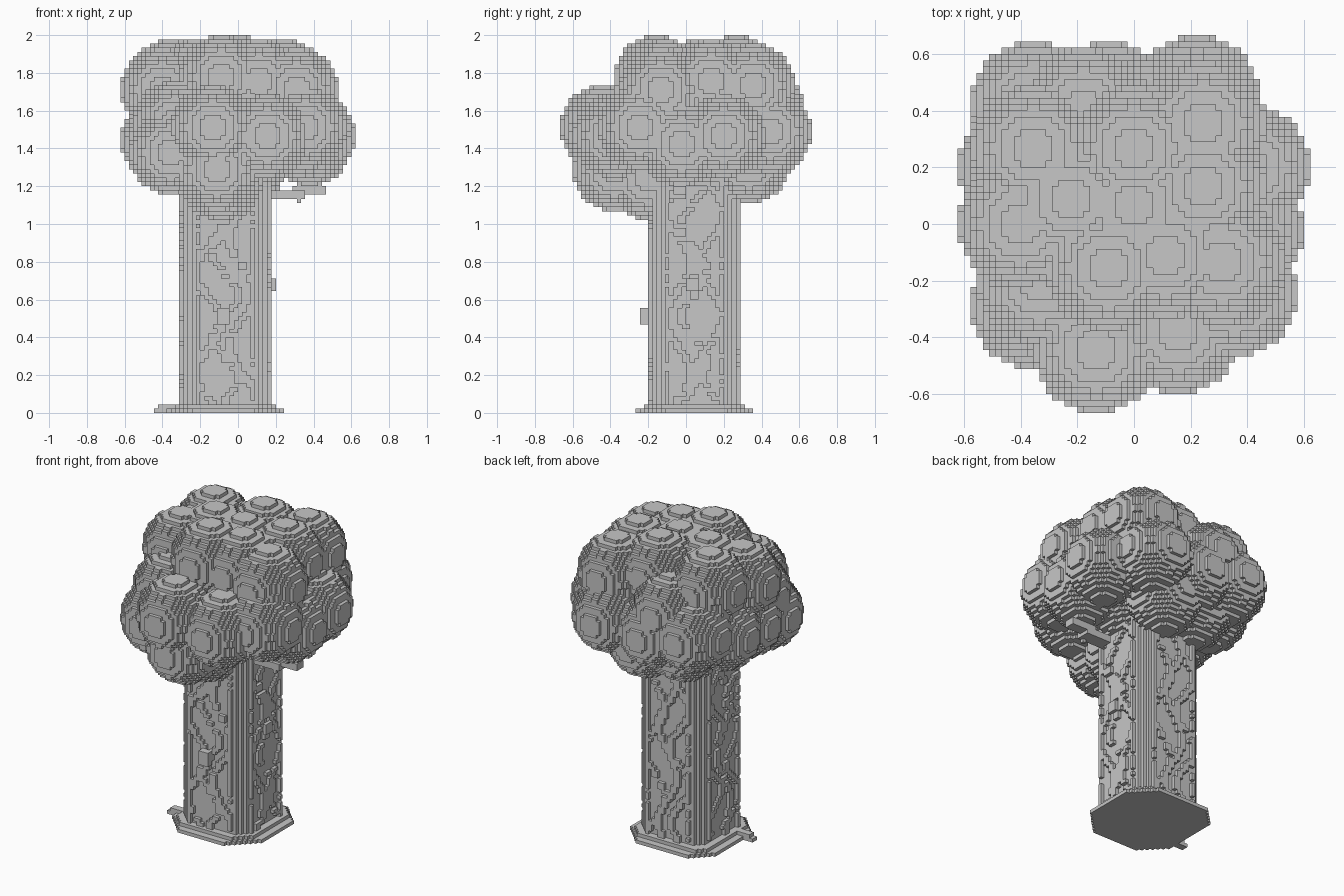
import bpy
import math
import random
from mathutils import Vector
from itertools import product

default_cube = bpy.data.objects.get("Cube")
if default_cube:
    bpy.data.objects.remove(default_cube, do_unlink=True)

random.seed(7)
H = 2 / 90  # edge length of one voxel

grey = bpy.data.materials.new("plain_grey")
grey.use_nodes = True
GREY = (0.57, 0.57, 0.57, 1)
grey.diffuse_color = GREY
grey.node_tree.nodes["Principled BSDF"].inputs["Base Color"].default_value = GREY


def voxel_object(name, cells):
    """Skin a set of voxel cells with quads on every exposed side."""
    verts, faces = {}, []
    for cell in cells:
        for axis, side in product(range(3), (0, 1)):
            neighbour = list(cell)
            neighbour[axis] += 2 * side - 1
            if tuple(neighbour) in cells:
                continue
            u, v = (axis + 1) % 3, (axis + 2) % 3
            quad = []
            for du, dv in ((0, 0), (1, 0), (1, 1), (0, 1)):
                corner = list(cell)
                corner[axis] += side
                corner[u] += du
                corner[v] += dv
                quad.append(verts.setdefault(tuple(corner), len(verts)))
            faces.append(quad if side else quad[::-1])
    mesh = bpy.data.meshes.new(name)
    mesh.from_pydata([Vector(c) * H for c in verts], [], faces)
    mesh.materials.append(grey)
    obj = bpy.data.objects.new(name, mesh)
    bpy.context.collection.objects.link(obj)
    return obj


def box(x0, x1, y0, y1, z0, z1):
    """Cells from the first to the last index, both included."""
    return set(product(range(x0, x1 + 1), range(y0, y1 + 1), range(z0, z1 + 1)))


def ball(centre, radius):
    """Round cluster of cells, its centre snapped to a voxel corner."""
    cx, cy, cz = (round(c / H) for c in centre)
    span = range(-radius, radius)
    return {(cx + i, cy + j, cz + k) for i, j, k in product(span, repeat=3)
            if (i + .5) ** 2 + (j + .5) ** 2 + (k + .5) ** 2 <= radius ** 2}


# Canopy: equal leaf clusters around a solid core
upper = [(-.35, .27, 1.76), (0, .27, 1.78), (.25, .36, 1.74), (.25, .13, 1.76),
         (-.23, .09, 1.76), (0, .06, 1.76), (-.4, 0, 1.71), (-.1, -.16, 1.78),
         (.12, -.12, 1.76), (.32, -.14, 1.71)]
middle = [(-.125, -.44, 1.51), (.4, .21, 1.46), (.38, -.03, 1.42),
          (.36, -.25, 1.5), (.145, -.38, 1.46), (-.345, -.3, 1.37),
          (-.34, -.21, 1.53), (.225, .445, 1.49), (-.085, .43, 1.46),
          (-.17, .4, 1.62), (-.355, .43, 1.51), (-.39, .2, 1.45),
          (-.37, -.05, 1.42)]
lower = [(-.11, -.38, 1.3), (-.1, -.2, 1.24), (.05, .34, 1.33), (-.2, .3, 1.36)]
canopy = ball((0, .02, 1.5), 16)
for centre in upper + middle + lower:
    canopy |= ball(centre, 10)
voxel_object("canopy", canopy)

# Trunk: square column with stepped corners and winding bark ridges
CX, CY, TOP = -3, 2, 55


def on_side(side, u, depth, z):
    """Cell at offset u, depth layers out, along one of the four sides."""
    out = depth - 1 if side < 2 else -depth
    return (CX + u, CY + out, z) if side % 2 else (CX + out, CY + u, z)


trunk = box(CX - 9, CX + 8, CY - 9, CY + 8, 0, TOP)
for side in range(4):
    for u, z in product(range(-8, 8), range(TOP)):
        trunk.add(on_side(side, u, 10, z))
    # border ridges down both edges, then winding ones between them
    for z in range(TOP):
        for u in (-7, 6):
            if random.random() < 0.8:
                trunk.add(on_side(side, u, 11, z))
    for ridge in range(3):
        phase, wave = random.uniform(0, 6), random.uniform(18, 30)
        for z in range(TOP):
            u = round(4 * ridge - 4 + 3 * math.sin(phase + z * math.tau / wave))
            if random.random() < 0.88:
                for step in (-1, 0):
                    trunk.add(on_side(side, max(-7, min(6, u + step)), 11, z))
# bark knobs
trunk |= box(8, 8, 0, 2, 29, 31) | box(-5, -3, CY - 13, CY - 12, 21, 24)
voxel_object("trunk", trunk)

# Root plate: stepped slabs with clipped corners, and a stray root
roots = set()
for z, half, clip in ((0, 14, 21), (1, 12, 20)):
    roots |= {p for p in box(CX - half, CX + half - 1, CY - half, CY + half - 1, z, z)
              if abs(p[0] + 1 - CX) + abs(p[1] - CY) <= clip}
roots |= box(-20, -15, -4, -3, 0, 0) | box(-19, -15, -4, -3, 1, 1)
voxel_object("root_plate", roots)

# Branch: thin ragged limb under the canopy
branch = box(8, 15, -4, -1, 51, 52) | box(13, 20, -3, -1, 52, 53)
branch |= box(14, 14, -4, -4, 50, 50)
voxel_object("branch", branch)
